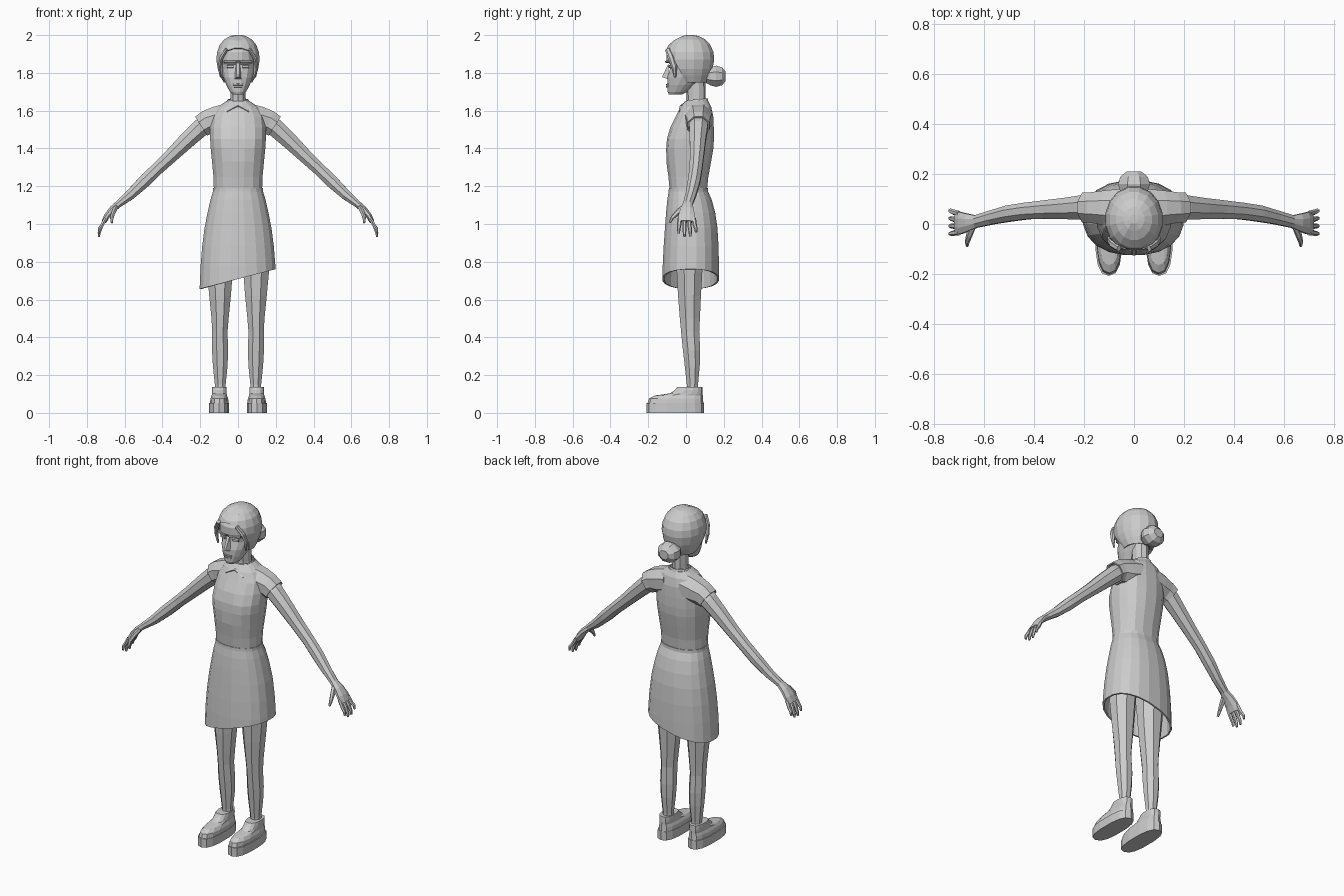
import bpy, bmesh, math
from mathutils import Vector

grey = bpy.data.materials.new("plain grey")
grey.diffuse_color = (0.6, 0.6, 0.6, 1)


def finish(name, bm, mirror=False, thick=0):
    bmesh.ops.recalc_face_normals(bm, faces=bm.faces)
    me = bpy.data.meshes.new(name)
    bm.to_mesh(me)
    bm.free()
    me.materials.append(grey)
    ob = bpy.data.objects.new(name, me)
    bpy.context.collection.objects.link(ob)
    if thick:
        ob.modifiers.new("Thickness", 'SOLIDIFY').thickness = thick
    if mirror:
        ob.modifiers.new("Mirror", 'MIRROR')
    return ob


def loft(rings, cap_start=True, cap_end=True):
    bm = bmesh.new()
    vs = [[bm.verts.new(p) for p in r] for r in rings]
    n = len(vs[0])
    for a, b in zip(vs, vs[1:]):
        for i in range(n):
            j = (i + 1) % n
            bm.faces.new((a[i], a[j], b[j], b[i]))
    if cap_start:
        bm.faces.new(vs[0])
    if cap_end:
        bm.faces.new(vs[-1])
    return bm


def oval(z, rx, y0, y1, n=16, cx=0, p=2.0):
    """Horizontal ring between front y0 and back y1; p > 2 is boxier."""
    out = []
    for i in range(n):
        t = 2 * math.pi * (i + .5) / n
        c, s = math.cos(t), math.sin(t)
        f = lambda v: math.copysign(abs(v) ** (2 / p), v)
        out.append(Vector((cx + rx * f(c), (y0 + y1) / 2 + (y1 - y0) / 2 * f(s), z)))
    return out


def limb(path, n=8):
    """Rings along a path of (x, y, z, half thickness, half width in y)."""
    pts = [Vector(p[:3]) for p in path]
    rings = []
    for i, (x, y, z, a, b) in enumerate(path):
        d = (pts[min(i + 1, len(pts) - 1)] - pts[max(i - 1, 0)]).normalized()
        side = Vector((0, 1, 0))
        up = side.cross(d).normalized()
        side = d.cross(up)
        ts = [2 * math.pi * (k + .5) / n for k in range(n)]
        rings.append([pts[i] + up * a * math.cos(t) + side * b * math.sin(t) for t in ts])
    return rings


def cut(bm, co, no):
    geom = bm.verts[:] + bm.edges[:] + bm.faces[:]
    bmesh.ops.bisect_plane(bm, geom=geom, plane_co=co, plane_no=no, clear_inner=True)


# Shirt body with fuller chest
bm = loft([oval(z, r, a, b, 16, 0, 2.3) for z, r, a, b in (
    (1.18, .130, -.088, .113), (1.25, .132, -.095, .120), (1.33, .140, -.106, .135),
    (1.40, .147, -.115, .147), (1.45, .150, -.111, .150), (1.51, .150, -.086, .149),
    (1.57, .142, -.055, .146), (1.62, .110, -.030, .135), (1.652, .060, -.005, .118))])
for v in bm.verts:
    if v.co.y < -.07 and 1.38 < v.co.z < 1.47 and abs(v.co.x) < .04:
        v.co.y += .008
finish("shirt_body", bm)

# Short sleeves, flaring into a slanted cuff
bm = loft(limb([(.05, .062, 1.565, .080, .085), (.115, .065, 1.548, .080, .075),
                (.165, .066, 1.537, .069, .066), (.195, .066, 1.518, .064, .064)]),
          cap_start=False, cap_end=False)
finish("sleeve", bm, True, .008)

# Turned-down collar with two front points
n = 16
top = oval(1.662, .054, -.004, .116, n)
low = oval(1.622, .073, -.036, .126, n)
for i, (u, v) in enumerate(zip(top, low)):
    u.z += u.y * .1 - .008
    if v.y < 0:
        if abs(v.x) < .02:
            u.z -= .02
            v.x *= .4
            v.z += .003
        elif abs(v.x) < .05:
            v.x *= 1.45
            v.y -= .016
            v.z -= .026
finish("collar", loft([top, low], False, False), thick=.006)

# Skirt with slanted hem
bm = loft([oval(z, r, a, b, 20, 0, 2.25) for z, r, a, b in (
    (1.19, .133, -.092, .117), (1.172, .134, -.093, .118), (1.13, .147, -.100, .137),
    (1.06, .163, -.107, .156), (.98, .179, -.113, .168), (.88, .192, -.120, .174),
    (.78, .200, -.125, .176), (.60, .208, -.128, .176))], cap_end=False)
cut(bm, (0, 0, .709), (-.26, 0, 1))
finish("skirt", bm, thick=.01)

# Legs
finish("leg", loft([oval(z, r, a, b, 8, x) for z, x, r, a, b in (
    (1.0, .090, .080, -.075, .115), (.75, .096, .074, -.055, .092), (.62, .095, .062, -.047, .084),
    (.50, .095, .049, -.037, .078), (.43, .096, .044, -.030, .074), (.33, .095, .046, -.020, .079),
    (.25, .094, .042, -.010, .076), (.15, .094, .031, .002, .066), (.09, .094, .030, .002, .066))]),
    True)

# Shoe soles and uppers
finish("shoe_sole", loft([oval(z, .054, -.208, .095, 14, .101, 2.6) for z in (0, .052)]), True)
finish("shoe_upper", loft([oval(z, r, a, b, 14, .099, 2.5) for z, r, a, b in (
    (.052, .050, -.203, .092), (.076, .048, -.196, .090), (.092, .041, -.165, .089),
    (.103, .040, -.085, .088), (.120, .040, -.060, .087), (.138, .038, -.045, .086))]), True)

# Arms down to the palm
finish("arm", loft(limb([
    (.13, .066, 1.555, .050, .054), (.20, .066, 1.508, .052, .053), (.27, .062, 1.443, .047, .046),
    (.35, .058, 1.365, .040, .040), (.43, .052, 1.290, .036, .036), (.50, .042, 1.222, .036, .035),
    (.57, .026, 1.155, .029, .030), (.633, .010, 1.105, .020, .027), (.665, .006, 1.078, .019, .038),
    (.692, .004, 1.045, .017, .047), (.710, .003, 1.012, .014, .048)])), True)

# Fingers and thumb
for k, (name, tip) in enumerate((("index_finger", .950), ("middle_finger", .932),
                                 ("ring_finger", .934), ("little_finger", .955))):
    y = -.034 + .025 * k
    spread = y * 1.22 + .003
    finish(name, loft(limb([(.700, y, 1.030, .011, .012), (.722, (y + spread) / 2, .990, .010, .011),
                            (.735, spread, tip + .02, .009, .009), (.737, spread, tip, .006, .006)], 6)), True)
finish("thumb", loft(limb([(.648, -.012, 1.085, .013, .018), (.660, -.045, 1.060, .012, .016),
                           (.668, -.072, 1.034, .010, .010), (.668, -.087, 1.006, .006, .006)], 6)), True)

# Neck, head with tapering jaw
finish("neck", loft([oval(z, r, a, b, 10) for z, r, a, b in (
    (1.60, .052, .000, .110), (1.66, .043, .004, .104), (1.78, .043, -.005, .104))]), False)
bm = loft([oval(z, r, a, b, 16, 0, 2.2) for z, r, a, b in (
    (1.686, .030, -.092, -.020), (1.70, .044, -.098, .010), (1.735, .063, -.100, .050),
    (1.775, .079, -.100, .095), (1.82, .090, -.097, .122), (1.845, .094, -.096, .130),
    (1.865, .098, -.106, .132), (1.91, .096, -.106, .130), (1.955, .080, -.080, .105),
    (1.98, .040, -.035, .065))])
for v in bm.verts:  # eye sockets
    if 1.81 < v.co.z < 1.85 and v.co.y < -.05 and .02 < abs(v.co.x) < .08:
        v.co.y += .010
finish("head", bm)

# Nose wedge
bm = bmesh.new()
b = [bm.verts.new(p) for p in ((-.009, -.092, 1.852), (.009, -.092, 1.852), (.020, -.092, 1.765),
                               (-.020, -.092, 1.765), (-.006, -.127, 1.778), (.006, -.127, 1.778))]
for f in ((0, 1, 5, 4), (1, 2, 5), (0, 4, 3), (3, 4, 5, 2), (0, 3, 2, 1)):
    bm.faces.new([b[i] for i in f])
finish("nose", bm)


# Brows, eyes and lips as slim plates
def plate(name, x0, x1, z, h, y0, y1, t=.009):
    rings = [[(x, y, z - h), (x, y - t, z - h * .6), (x, y - t, z + h * .6), (x, y, z + h)]
             for x, y in ((x0, y0), (x1, y1))]
    finish(name, loft(rings), True)


plate("eyebrow", .010, .074, 1.859, .007, -.101, -.080)
plate("eye", .024, .058, 1.834, .009, -.084, -.075)
plate("upper_lip", 0, .026, 1.738, .005, -.098, -.092)
plate("lower_lip", 0, .022, 1.727, .005, -.097, -.092)

# Hair cap, open over the face, with a parting
bm = loft([oval(z, r, a, b, 16) for z, r, a, b in (
    (1.750, .078, -.050, .112), (1.785, .096, -.085, .130), (1.82, .109, -.108, .143),
    (1.87, .117, -.117, .152), (1.91, .113, -.115, .148), (1.95, .098, -.097, .130),
    (1.978, .073, -.066, .102), (1.995, .042, -.028, .068), (2.0, .018, .002, .038))],
    cap_start=False)
cut(bm, (0, -.1, 1.935), (0, .165, .09))
for v in bm.verts:
    if v.co.y < -.02 and v.co.z > 1.93 and abs(v.co.x) < .025:
        v.co.z -= .006
finish("hair", bm, thick=.014)

# Side locks framing the face
finish("side_lock", loft(limb([(.060, -.098, 1.925, .010, .014), (.088, -.079, 1.88, .011, .017),
                               (.099, -.062, 1.83, .009, .015), (.092, -.058, 1.775, .004, .006)], 6)), True)

# Hair bun
rings = []
for y, r in ((.105, .040), (.128, .056), (.160, .066), (.190, .056), (.210, .030)):
    ts = [2 * math.pi * (k + .5) / 8 for k in range(8)]
    rings.append([(r * 1.05 * math.cos(t), y, 1.782 + r * .92 * math.sin(t)) for t in ts])
finish("hair_bun", loft(rings))
